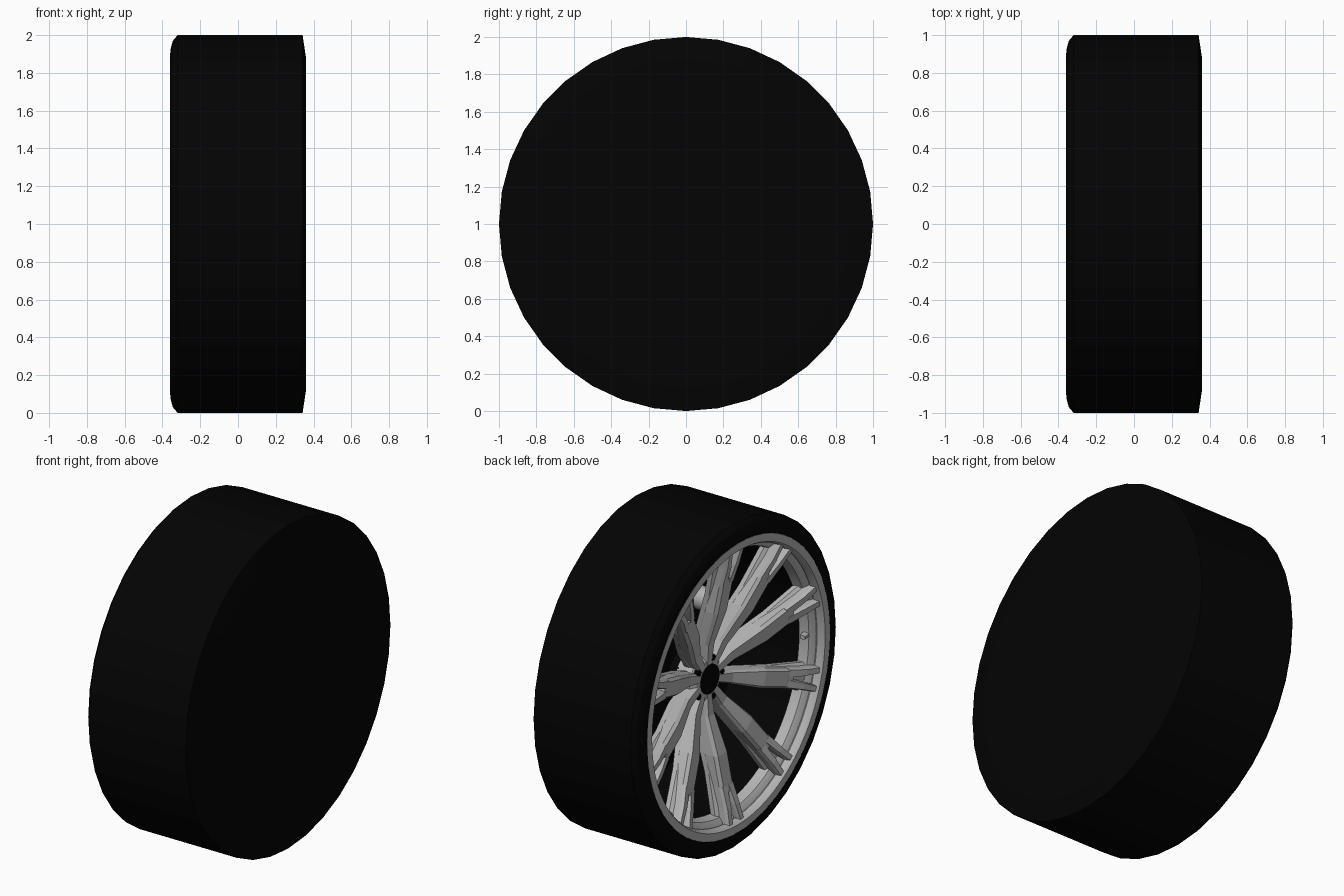
import bpy, bmesh, math
from mathutils import Vector

if "Cube" in bpy.data.objects:
    bpy.data.objects.remove(bpy.data.objects["Cube"])


def mat(name, v):
    m = bpy.data.materials.new(name)
    m.diffuse_color = (v, v, v, 1)
    m.use_nodes = True
    m.node_tree.nodes["Principled BSDF"].inputs["Base Color"].default_value = m.diffuse_color
    return m


BLACK = mat("black rubber", 0.001)
GREY = mat("alloy grey", 0.45)


def polar(x, r, a, t=0.0):
    """Point at depth x, radius r, angle a, with tangential offset t; axle at z = 1."""
    return Vector((x, r * math.cos(a) - t * math.sin(a), 1 + r * math.sin(a) + t * math.cos(a)))


def finish(bm, name, material, smooth=False):
    bmesh.ops.remove_doubles(bm, verts=bm.verts, dist=1e-5)
    bmesh.ops.recalc_face_normals(bm, faces=bm.faces)
    me = bpy.data.meshes.new(name)
    bm.to_mesh(me)
    bm.free()
    ob = bpy.data.objects.new(name, me)
    bpy.context.collection.objects.link(ob)
    me.materials.append(material)
    if smooth:
        bpy.ops.object.select_all(action='DESELECT')
        ob.select_set(True)
        bpy.context.view_layer.objects.active = ob
        bpy.ops.object.shade_smooth_by_angle(angle=math.radians(30))
    return ob


def lathe(name, profile, sides, material, closed=False, smooth=True, center=(0, 0)):
    """Spin an (x, radius) profile round the axle direction."""
    bm = bmesh.new()
    rings = []
    for x, r in profile:
        ring = []
        for i in range(sides):
            p = polar(x, r, 2 * math.pi * i / sides)
            ring.append(bm.verts.new((p.x, p.y + center[0], p.z + center[1])))
        rings.append(ring)
    n = len(rings)
    for k in range(n if closed else n - 1):
        a, b = rings[k], rings[(k + 1) % n]
        for i in range(sides):
            j = (i + 1) % sides
            bm.faces.new((a[i], a[j], b[j], b[i]))
    return finish(bm, name, material, smooth)


def loft(bm, stations, a, depth):
    """Bar with bevelled flanks along angle a. Station: radius, front x, half width, offset."""
    secs = []
    for r, x, w, t in stations:
        pts = [(x + depth, w), (x + 0.02, w), (x, w * 0.75), (x, -w * 0.75),
               (x + 0.02, -w), (x + depth, -w)]
        secs.append([bm.verts.new(polar(px, r, a, t + pt)) for px, pt in pts])
    for s, e in zip(secs, secs[1:]):
        for i in range(6):
            j = (i + 1) % 6
            bm.faces.new((s[i], s[j], e[j], e[i]))
    bm.faces.new(secs[0])
    bm.faces.new(secs[-1])


# Tyre: low-poly closed drum, open on the outer (-x) side
lathe("tyre", [(0.36, 0), (0.36, 0.88), (0.342, 1), (-0.32, 1), (-0.345, 0.97),
               (-0.356, 0.93), (-0.36, 0.895), (-0.34, 0.875), (-0.24, 0.85),
               (-0.2, 0.82), (0.3, 0.8), (0.345, 0)], 36, BLACK, smooth=False)

# Stepped rim lip
lathe("rim_lip", [(-0.345, 0.898), (-0.36, 0.892), (-0.36, 0.845), (-0.345, 0.835),
                  (-0.315, 0.83), (-0.30, 0.84), (-0.26, 0.86), (-0.26, 0.885)],
      72, GREY, closed=True)
lathe("rim_inner_step", [(-0.31, 0.85), (-0.30, 0.825), (-0.28, 0.80), (-0.22, 0.79),
                         (-0.22, 0.83), (-0.25, 0.86)], 72, GREY, closed=True)

# Ten forked concave spokes with a slightly wider ledge behind
spokes, ledges = bmesh.new(), bmesh.new()
for i in range(10):
    a = math.radians(90 + 36 * i)
    loft(spokes, [(0.08, -0.16, 0.026, 0), (0.22, -0.175, 0.038, 0),
                  (0.44, -0.25, 0.058, 0), (0.66, -0.295, 0.058, 0)], a, 0.08)
    for s in (-1, 1):
        loft(spokes, [(0.62, -0.287, 0.029, 0.029 * s), (0.74, -0.325, 0.024, 0.04 * s),
                      (0.85, -0.35, 0.02, 0.056 * s)], a, 0.06)
    loft(ledges, [(0.08, -0.11, 0.03, 0), (0.30, -0.14, 0.046, 0),
                  (0.55, -0.22, 0.062, 0), (0.83, -0.285, 0.085, 0)], a, 0.05)
finish(spokes, "spokes", GREY)
finish(ledges, "spoke_ledges", GREY)

# Hub, centre cap and wheel bolts
lathe("hub", [(-0.03, 0), (-0.03, 0.15), (-0.13, 0.15), (-0.155, 0.12), (-0.16, 0.09),
              (-0.15, 0)], 40, GREY)
lathe("centre_cap", [(-0.15, 0.09), (-0.168, 0.088), (-0.172, 0.07), (-0.172, 0)], 32, BLACK)
for i in range(5):
    a = math.radians(108 + 72 * i)
    c = (0.125 * math.cos(a), 0.125 * math.sin(a))
    lathe("wheel_bolt", [(-0.13, 0.018), (-0.165, 0.018), (-0.165, 0)], 6, BLACK,
          smooth=False, center=c)

# Brake disc, axle and caliper piston behind the spokes
lathe("brake_disc", [(0.05, 0), (0.05, 0.5), (0.02, 0.5), (0.02, 0)], 48, BLACK)
lathe("axle", [(0.345, 0.15), (-0.04, 0.15)], 32, BLACK)
lathe("caliper_piston", [(0.02, 0.07), (-0.05, 0.07), (-0.06, 0.055), (-0.06, 0)],
      24, GREY, center=(-0.17, 0.39))

# Valve stem on the rim
bm = bmesh.new()
loft(bm, [(0.83, -0.275, 0.012, 0), (0.75, -0.29, 0.012, 0)], math.radians(180), 0.035)
finish(bm, "valve_stem", GREY)
